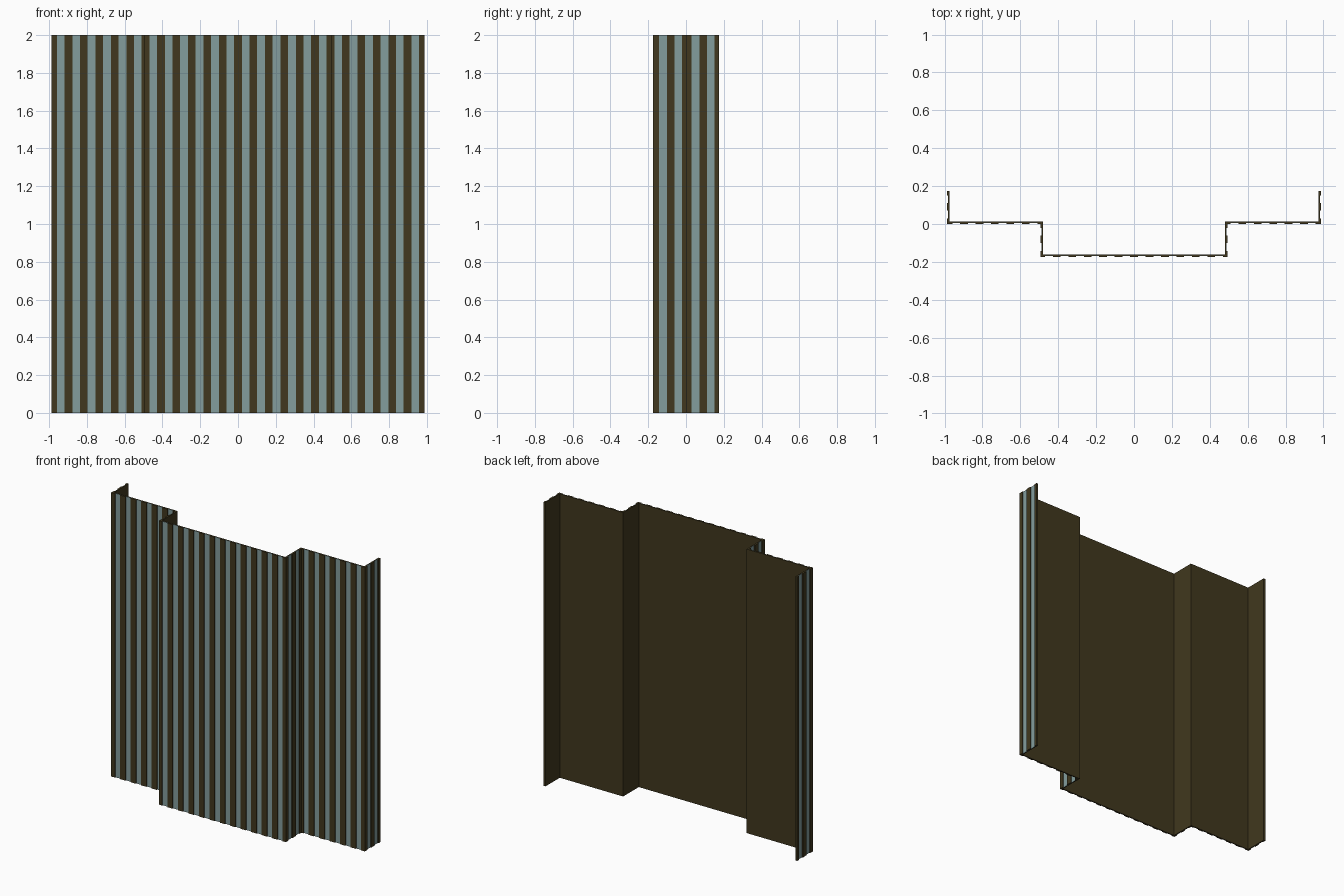
import bpy, bmesh
from mathutils import Vector

if "Cube" in bpy.data.objects:
    bpy.data.objects.remove(bpy.data.objects["Cube"])

H = 2.0        # panel height
T = 0.014      # total sheet thickness
RIB = 0.006    # rib projection in front of the light strips
PITCH = 0.0816
W = 0.041      # light strip width


def material(name, color):
    m = bpy.data.materials.new(name)
    m.diffuse_color = color
    m.use_nodes = True
    m.node_tree.nodes["Principled BSDF"].inputs["Base Color"].default_value = m.diffuse_color
    return m


BROWN = material("dark_brown", (0.052, 0.039, 0.013, 1))
LIGHT = material("pale_blue_grey", (0.23, 0.34, 0.34, 1))


def make_object(name, boxes, mat, mirror):
    """Merge axis-aligned boxes (corner pairs) into one object."""
    bm = bmesh.new()
    for a, b in boxes:
        lo = Vector(map(min, a, b))
        size = Vector(map(max, a, b)) - lo
        verts = bmesh.ops.create_cube(bm, size=1)["verts"]
        for v in verts:
            v.co = Vector(lo[i] + (v.co[i] + 0.5) * size[i] for i in range(3))
    me = bpy.data.meshes.new(name)
    bm.to_mesh(me)
    bm.free()
    me.materials.append(mat)
    ob = bpy.data.objects.new(name, me)
    bpy.context.collection.objects.link(ob)
    if mirror:
        ob.modifiers.new("mirror", "MIRROR").use_axis[0] = True


def panel(name, axis, face, start, end, centres, mirror=True):
    """Ribbed panel running along x (facing -y) or along y (facing +x)."""
    def corners(s0, s1, d0, d1):
        if axis == "x":
            return (s0, face + d0, 0), (s1, face + d1, H)
        return (face - d0, s0, 0), (face - d1, s1, H)

    # Brown backing sheet
    make_object(name + "_backing", [corners(start, end, RIB + 0.001, T)], BROWN, mirror)
    # Pale strips on the groove floors
    strips = [corners(c - W / 2, c + W / 2, RIB, RIB + 0.002) for c in centres]
    make_object(name + "_strips", strips, LIGHT, mirror)
    # Brown ribs between the strips
    lefts = [start] + [c + W / 2 for c in centres]
    rights = [c - W / 2 for c in centres] + [end]
    ribs = [corners(a, b, 0, RIB + 0.001) for a, b in zip(lefts, rights)]
    make_object(name + "_ribs", ribs, BROWN, mirror)


# Projecting middle panel
panel("centre_panel", "x", -0.174, -0.494, 0.494,
      [(i - 5.5) * PITCH for i in range(12)], mirror=False)
# Short returns back to the side panels
panel("inner_return", "y", 0.494, -0.16, 0.0, [-0.122, -0.041])
# Side panels
panel("side_panel", "x", 0.0, 0.48, 0.988,
      [(i + 6.5) * PITCH for i in range(6)])
# Outer end returns
panel("outer_return", "y", 0.988, T, 0.174, [0.05, 0.131])
